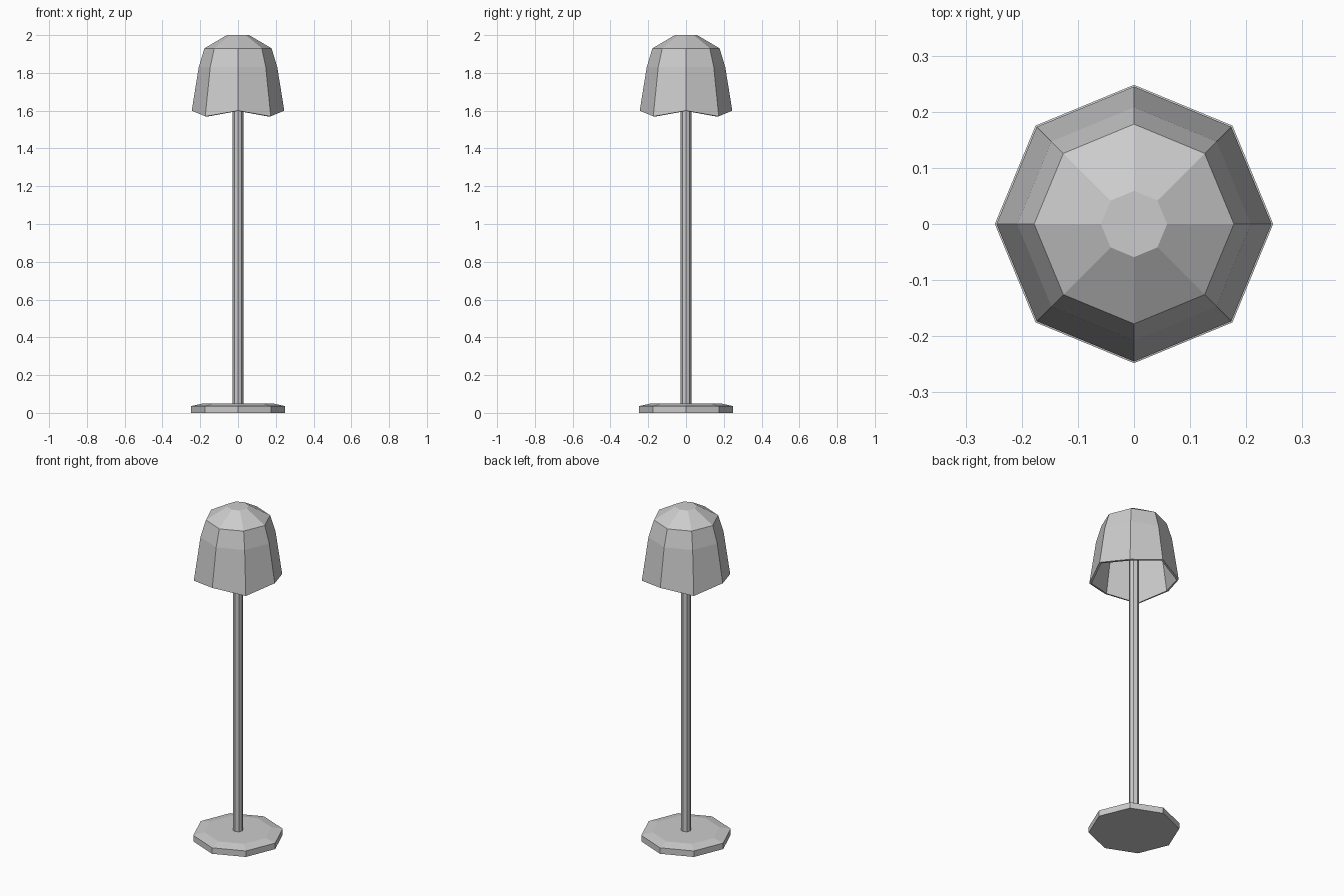
import bpy, bmesh, math

if "Cube" in bpy.data.objects:
    bpy.data.objects.remove(bpy.data.objects["Cube"])

SIDES = 8


def lathe(name, profile, cap_bottom=True, zigzag=0.0):
    """Octagonal flat-shaded lathe of (radius, z) rings; zigzag drops every other bottom corner."""
    bm = bmesh.new()
    rings = []
    for j, (r, z) in enumerate(profile):
        ring = []
        for i in range(SIDES):
            a = 2 * math.pi * i / SIDES
            drop = zigzag if j == 0 and i % 2 else 0.0
            ring.append(bm.verts.new((r * math.cos(a), r * math.sin(a), z - drop)))
        rings.append(ring)
    for low, high in zip(rings, rings[1:]):
        for i in range(SIDES):
            k = (i + 1) % SIDES
            bm.faces.new((low[i], low[k], high[k], high[i]))
    bm.faces.new(rings[-1])
    if cap_bottom:
        bm.faces.new(rings[0][::-1])
    mesh = bpy.data.meshes.new(name)
    bm.to_mesh(mesh)
    bm.free()
    obj = bpy.data.objects.new(name, mesh)
    bpy.context.collection.objects.link(obj)
    return obj


# Foot plate with a gently sloped rim
lathe("base", [(0.248, 0.0), (0.248, 0.036), (0.185, 0.05)])

# Thin pole running up into the shade
lathe("pole", [(0.028, 0.045), (0.028, 1.98)])

# Open bell shade with a zigzag lower rim
shade = lathe("lamp_shade",
              [(0.245, 1.60), (0.208, 1.83), (0.178, 1.93), (0.059, 2.0)],
              cap_bottom=False, zigzag=0.03)
wall = shade.modifiers.new("wall_thickness", 'SOLIDIFY')
wall.thickness = 0.012
wall.offset = -1
